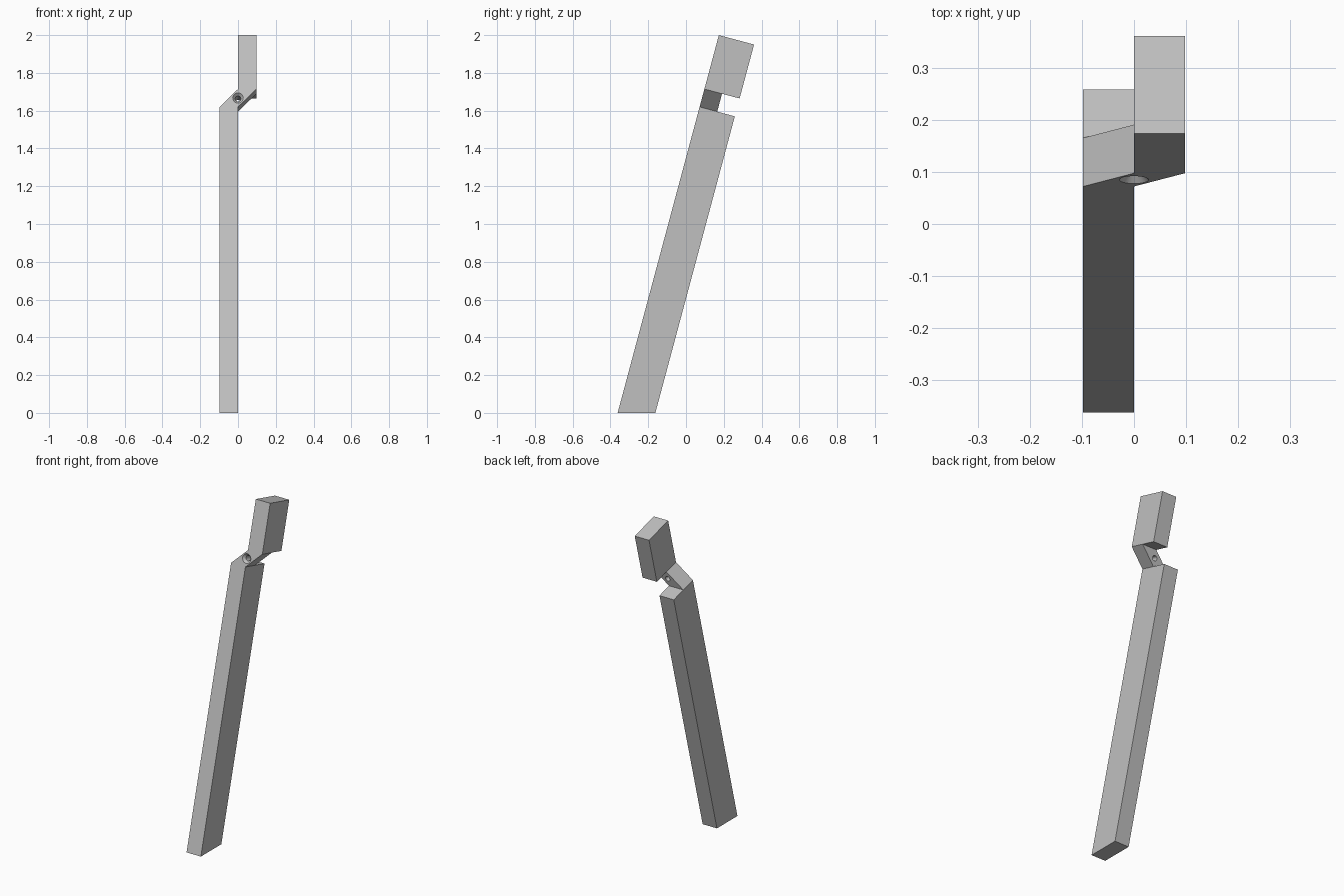
import bpy, bmesh, math
from mathutils import Matrix, Vector

cube = bpy.data.objects.get("Cube")
if cube:
    bpy.data.objects.remove(cube, do_unlink=True)

LEAN = math.radians(15)
W = 0.0975                  # bar width
D = 0.193                   # bar depth
LOW, HIGH = 1.677, 1.775    # start and end of the sloping neck, along the bar
TOP = 2.0 / math.cos(LEAN)

grey = bpy.data.materials.new("plain grey")
grey.use_nodes = True
colour = (0.53, 0.53, 0.53, 1)
grey.diffuse_color = colour
grey.node_tree.nodes["Principled BSDF"].inputs["Base Color"].default_value = colour


def finish(name, bm):
    bmesh.ops.recalc_face_normals(bm, faces=bm.faces)
    mesh = bpy.data.meshes.new(name)
    bm.to_mesh(mesh)
    bm.free()
    mesh.materials.append(grey)
    obj = bpy.data.objects.new(name, mesh)
    bpy.context.collection.objects.link(obj)
    return obj


def prism(name, outline, front, back):
    """Extrude an (x, z) outline from front to back along y."""
    bm = bmesh.new()
    face = bm.faces.new([bm.verts.new((x, front, z)) for x, z in outline])
    ext = bmesh.ops.extrude_face_region(bm, geom=[face])["geom"]
    moved = [g for g in ext if isinstance(g, bmesh.types.BMVert)]
    bmesh.ops.translate(bm, verts=moved, vec=(0, back - front, 0))
    return finish(name, bm)


def drill(name, r_front, r_back, front, back):
    """Round cutter along y through the middle of the neck."""
    bm = bmesh.new()
    bmesh.ops.create_cone(bm, cap_ends=True, segments=32, radius1=r_front,
                          radius2=r_back, depth=back - front)
    move = Matrix.Translation((0, (front + back) / 2, (LOW + HIGH) / 2))
    bm.transform(move @ Matrix.Rotation(-math.pi / 2, 4, "X"))
    return finish(name, bm)


# Cranked bar: lower shaft, sloping neck and offset upper block in one outline
bar = prism("cranked_bar", [(-W, 0), (0, 0), (0, LOW), (W, HIGH), (W, TOP),
                            (0, TOP), (0, HIGH), (-W, LOW)], 0, D)

# Foot trimmed level with the floor
for v in bar.data.vertices:
    if v.co.z < 0.01:
        v.co.z = v.co.y * math.tan(LEAN)

# Rear notch that halves the neck, bolt hole and countersink
cutters = [
    prism("notch_cutter", [(-1, LOW), (1, LOW), (1, HIGH), (-1, HIGH)], D / 2, D * 2),
    drill("bolt_hole_cutter", 0.015, 0.015, -0.05, D),
    drill("countersink_cutter", 0.0305, 0.015, -0.003, 0.015),
]
for c in cutters:
    c.hide_render = True
    mod = bar.modifiers.new(c.name, "BOOLEAN")
    mod.operation = "DIFFERENCE"
    mod.solver = "EXACT"
    mod.object = c

bpy.context.view_layer.objects.active = bar
bar.select_set(True)
for mod in list(bar.modifiers):
    bpy.ops.object.modifier_apply(modifier=mod.name)
for c in cutters:
    bpy.data.objects.remove(c, do_unlink=True)

# Lean the bar backwards
place = Matrix.Translation(Vector((0, -0.362, 0))) @ Matrix.Rotation(-LEAN, 4, "X")
bar.data.transform(place)
bpy.ops.object.shade_smooth_by_angle(angle=math.radians(25))
